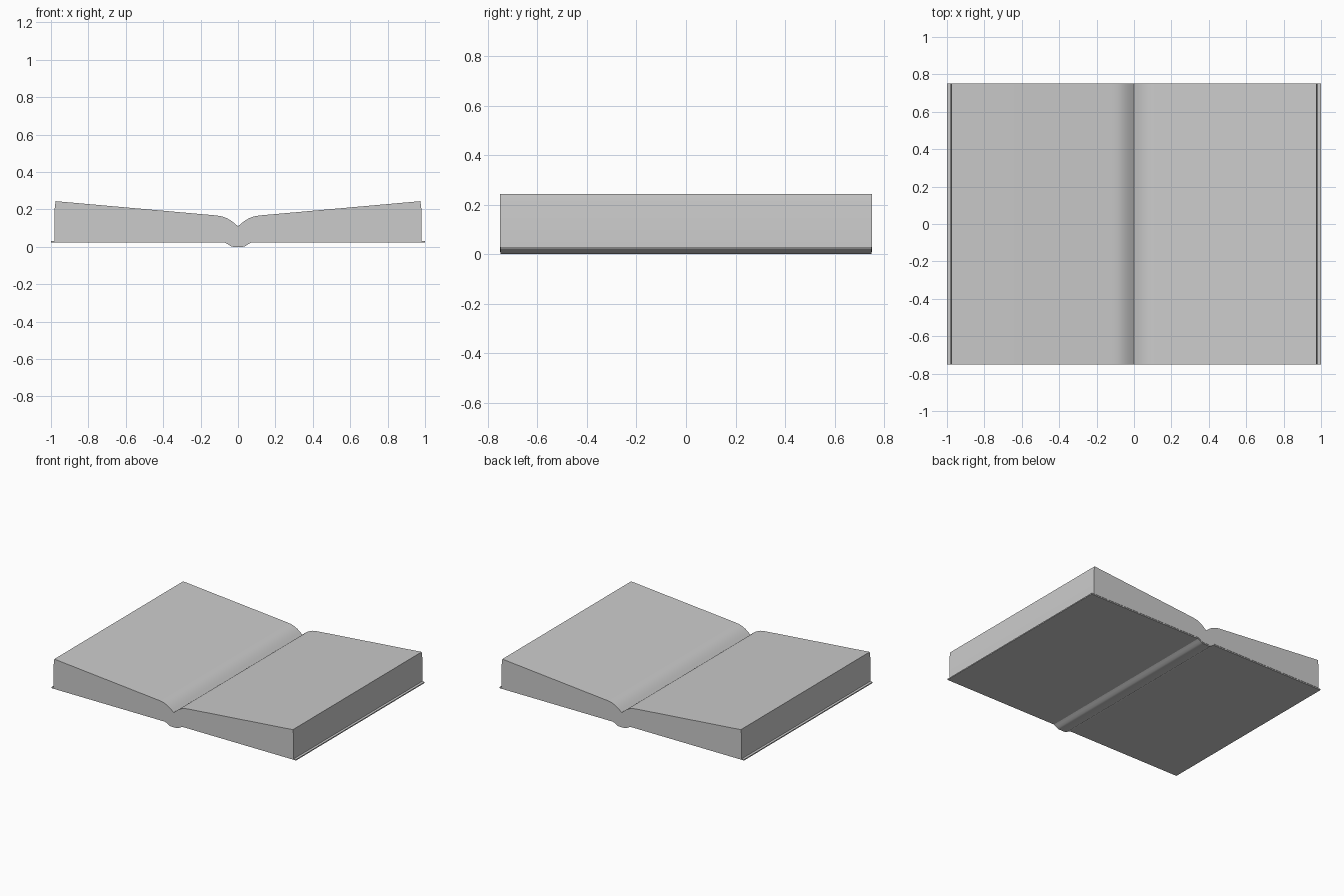
import bpy
import bmesh
import math

if "Cube" in bpy.data.objects:
    bpy.data.objects.remove(bpy.data.objects["Cube"])

HALF_DEPTH = 0.75


def extrude_profile(name, points, half_depth):
    """Extrude a closed (x, z) outline along y."""
    bm = bmesh.new()
    face = bm.faces.new([bm.verts.new((x, -half_depth, z)) for x, z in points])
    ext = bmesh.ops.extrude_face_region(bm, geom=[face])
    verts = [g for g in ext["geom"] if isinstance(g, bmesh.types.BMVert)]
    bmesh.ops.translate(bm, verts=verts, vec=(0, 2 * half_depth, 0))
    bmesh.ops.recalc_face_normals(bm, faces=bm.faces[:])
    mesh = bpy.data.meshes.new(name)
    bm.to_mesh(mesh)
    bm.free()
    obj = bpy.data.objects.new(name, mesh)
    bpy.context.collection.objects.link(obj)
    bpy.ops.object.select_all(action='DESELECT')
    bpy.context.view_layer.objects.active = obj
    obj.select_set(True)
    bpy.ops.object.shade_smooth_by_angle(angle=math.radians(25))
    return obj


# Cover: thin boards joined by a spine that bulges down to the ground
under = [(1.0, 0.022), (0.07, 0.022), (0.055, 0.014), (0.04, 0.004), (0.025, 0.0)]
upper = [(x, z + 0.008) for x, z in under]
outline = under + [(-x, z) for x, z in reversed(under)]
outline += [(-x, z) for x, z in upper] + list(reversed(upper))
extrude_profile("cover", outline, HALF_DEPTH)

# Page blocks: rounded into the gutter, rising to the fore edge
gutter = [(0.0, 0.11), (0.02, 0.127), (0.04, 0.142), (0.06, 0.153),
          (0.08, 0.161), (0.10, 0.165), (0.12, 0.168)]
fore_edge = [(0.975, 0.244), (0.98, 0.205), (0.982, 0.03)]
base = [(x, z) for x, z in upper[1:]] + [(0.0, 0.008)]
right_half = gutter + fore_edge + base
for name, side in (("right_pages", 1), ("left_pages", -1)):
    extrude_profile(name, [(side * x, z) for x, z in right_half], HALF_DEPTH + 0.002)
